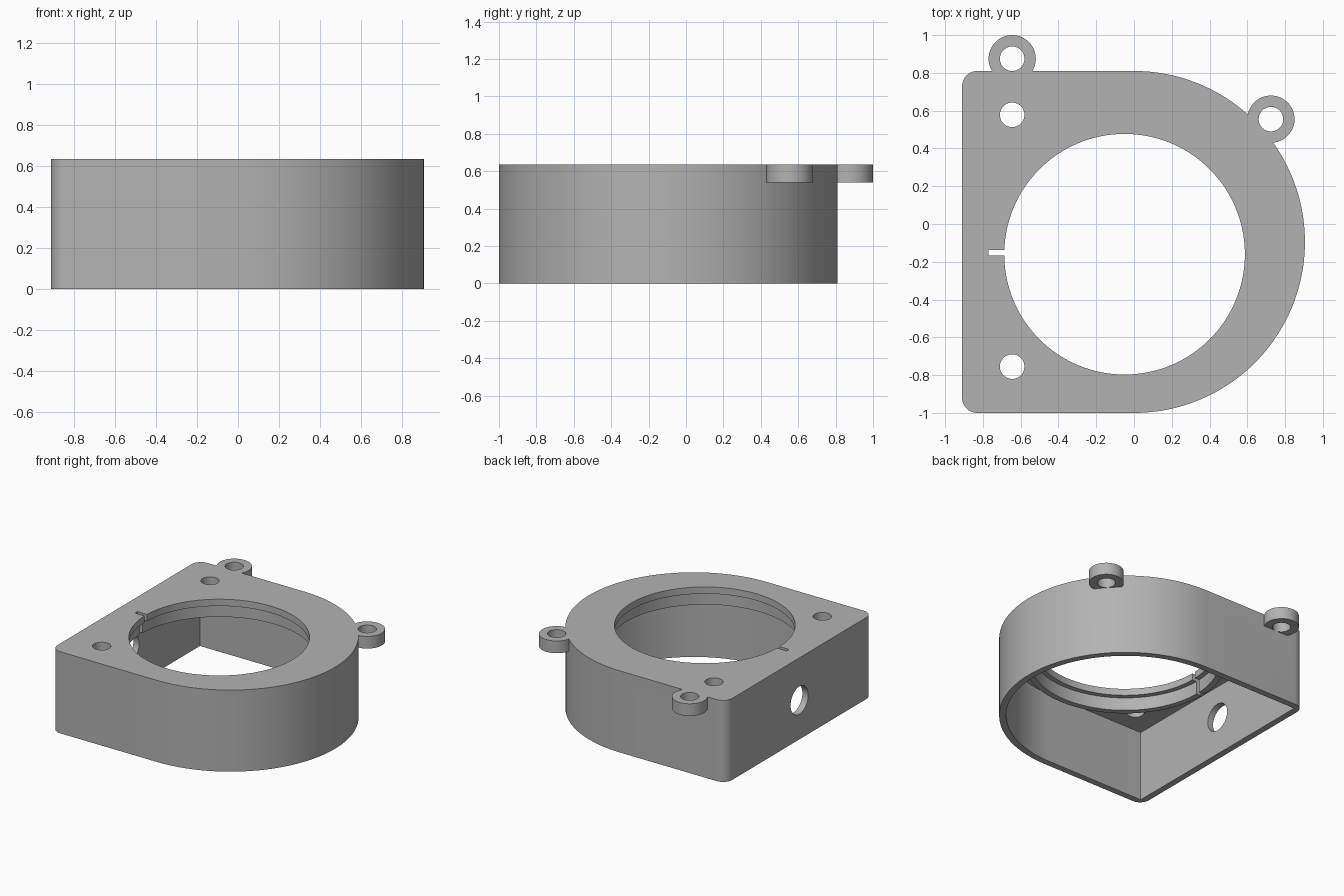
import bpy, bmesh
from math import cos, sin, pi

if "Cube" in bpy.data.objects:
    bpy.data.objects.remove(bpy.data.objects["Cube"], do_unlink=True)

HEIGHT = 0.635
CEILING = 0.555
COLLAR_BOTTOM = 0.48
BORE = (-0.05, -0.16)
ROUND = (0.0, -0.095)

grey = bpy.data.materials.new("plain grey")
grey.use_nodes = True
colour = (0.45, 0.45, 0.45, 1)
grey.diffuse_color = colour
grey.node_tree.nodes["Principled BSDF"].inputs["Base Color"].default_value = colour


def arc(centre, radius, start, end, steps):
    """Points along an arc, angles in half turns."""
    angles = [pi * (start + (end - start) * i / steps) for i in range(steps + 1)]
    return [(centre[0] + radius * cos(a), centre[1] + radius * sin(a)) for a in angles]


def circle(centre, radius, steps=64):
    return arc(centre, radius, 0, 2, steps)[:-1]


def prism(name, outline, bottom, top):
    """Extrude a counter-clockwise outline between two heights."""
    bm = bmesh.new()
    face = bm.faces.new([bm.verts.new((x, y, bottom)) for x, y in outline])
    side = bmesh.ops.extrude_face_region(bm, geom=[face])["geom"]
    verts = [v for v in side if isinstance(v, bmesh.types.BMVert)]
    bmesh.ops.translate(bm, verts=verts, vec=(0, 0, top - bottom))
    bmesh.ops.recalc_face_normals(bm, faces=bm.faces)
    mesh = bpy.data.meshes.new(name)
    bm.to_mesh(mesh)
    bm.free()
    mesh.materials.append(grey)
    obj = bpy.data.objects.new(name, mesh)
    bpy.context.collection.objects.link(obj)
    return obj


def combine(target, tool, operation):
    """Apply a boolean and discard the tool."""
    mod = target.modifiers.new("boolean", 'BOOLEAN')
    mod.operation = operation
    mod.solver = 'EXACT'
    mod.object = tool
    bpy.context.view_layer.objects.active = target
    bpy.ops.object.modifier_apply(modifier=mod.name)
    bpy.data.objects.remove(tool, do_unlink=True)


def d_outline(inset, corner):
    """Flat left side, half-round right side."""
    left, radius = -0.91 + inset, 0.905 - inset
    low, high = ROUND[1] - radius, ROUND[1] + radius
    points = arc(ROUND, radius, -0.5, 0.5, 96)
    if corner:
        points += arc((left + corner, high - corner), corner, 0.5, 1, 10)
        points += arc((left + corner, low + corner), corner, 1, 1.5, 10)
    else:
        points += [(left, high), (left, low)]
    return points


# Outer shell with two mounting ears
housing = prism("housing", d_outline(0, 0.08), 0, HEIGHT)
ears = [(-0.645, 0.875), (0.725, 0.555)]
for centre in ears:
    combine(housing, prism("ear", circle(centre, 0.125), 0.54, HEIGHT), 'UNION')

# Hollow inside, open at the bottom
combine(housing, prism("cavity", d_outline(0.05, 0), -0.1, CEILING), 'DIFFERENCE')

# Collar hanging below the top plate, with a stepped bore
combine(housing, prism("collar", circle(BORE, 0.72, 128), COLLAR_BOTTOM, 0.6), 'UNION')
combine(housing, prism("wide_bore", circle(BORE, 0.675, 128), 0.3, 0.582), 'DIFFERENCE')
combine(housing, prism("bore", circle(BORE, 0.637, 128), 0.3, 0.8), 'DIFFERENCE')

# Key slot beside the bore
slot = [(-0.77, -0.168), (-0.6, -0.168), (-0.6, -0.138), (-0.77, -0.138)]
combine(housing, prism("slot", slot, 0.3, 0.8), 'DIFFERENCE')

# Screw holes in the plate and the ears
for centre in ears + [(-0.645, 0.578), (-0.645, -0.755)]:
    combine(housing, prism("screw_hole", circle(centre, 0.065), 0.4, 0.8), 'DIFFERENCE')

# Cable hole through the flat side
cable = prism("cable_hole", circle((0, 0), 0.108), -0.1, 0.1)
cable.rotation_euler = (0, pi / 2, 0)
cable.location = (-0.89, ROUND[1], 0.305)
bpy.context.view_layer.update()
combine(housing, cable, 'DIFFERENCE')

# Smooth curved walls, crisp edges
bpy.ops.object.select_all(action='DESELECT')
housing.select_set(True)
bpy.context.view_layer.objects.active = housing
bpy.ops.object.shade_smooth_by_angle(angle=pi / 6)
